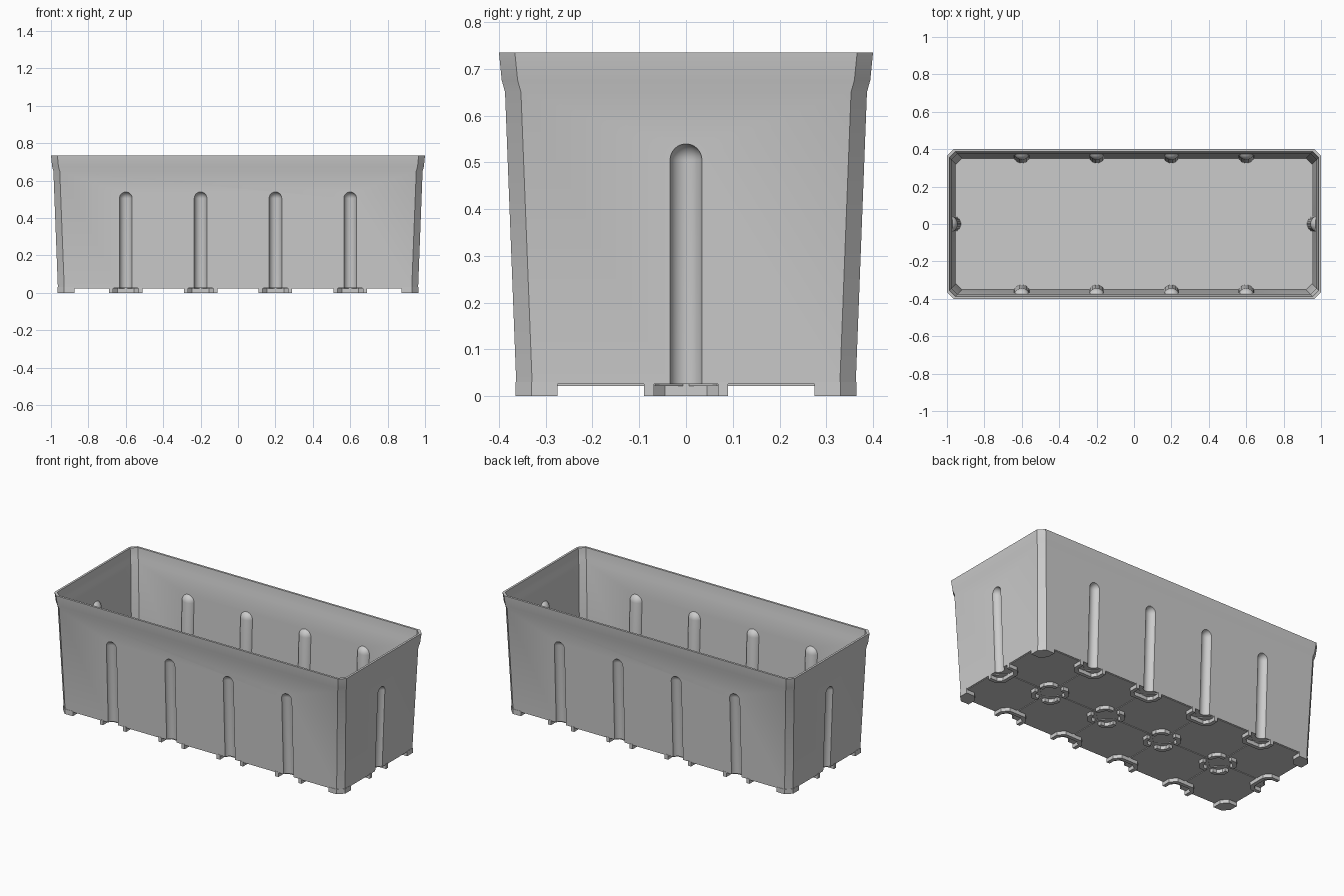
import bpy, bmesh, math

old = bpy.data.objects.get("Cube")
if old:
    bpy.data.objects.remove(old, do_unlink=True)

grey = bpy.data.materials.new("light grey plastic")
grey.use_nodes = True
grey.diffuse_color = (0.6, 0.6, 0.6, 1)
grey.node_tree.nodes["Principled BSDF"].inputs["Base Color"].default_value = (0.6, 0.6, 0.6, 1)

END_X, SIDE_Y = 0.965, 0.365       # wall positions at floor level
POSTS_X = (-0.6, -0.2, 0.2, 0.6)
SLOPE = 0.038                      # outward lean of the walls
FLOOR = 0.026


def add_object(name, bm):
    bmesh.ops.recalc_face_normals(bm, faces=bm.faces)
    mesh = bpy.data.meshes.new(name)
    bm.to_mesh(mesh)
    bm.free()
    mesh.materials.append(grey)
    obj = bpy.data.objects.new(name, mesh)
    bpy.context.collection.objects.link(obj)
    return obj


def loft(bm, rings):
    """Skin a stack of closed rings and cap both ends."""
    loops = [[bm.verts.new(p) for p in ring] for ring in rings]
    n = len(loops[0])
    for a, b in zip(loops, loops[1:]):
        for i in range(n):
            j = (i + 1) % n
            bm.faces.new((a[i], a[j], b[j], b[i]))
    bm.faces.new(loops[0][::-1])
    bm.faces.new(loops[-1])


def prism(bm, outline, z0, z1):
    loft(bm, [[(x, y, z) for x, y in outline] for z in (z0, z1)])


def chamfered(x0, x1, y0, y1, c):
    return [(x0 + c, y0), (x1 - c, y0), (x1, y0 + c), (x1, y1 - c),
            (x1 - c, y1), (x0 + c, y1), (x0, y1 - c), (x0, y0 + c)]


def tub(name, levels, c):
    """Chamfered box through (half depth, height) levels."""
    bm = bmesh.new()
    rings = []
    for h, z in levels:
        rings.append([(x, y, z) for x, y in chamfered(-h - 0.6, h + 0.6, -h, h, c)])
    loft(bm, rings)
    return add_object(name, bm)


# Wall stations: position along the floor edge and outward direction
stations = [(x, s * SIDE_Y, 0, s) for x in POSTS_X for s in (-1, 1)]
stations += [(s * END_X, 0, s, 0) for s in (-1, 1)]


def flute_set(name, radius):
    """Round-topped columns leaning with each wall."""
    bm = bmesh.new()
    seg, top = 28, 0.505
    profile = [(radius, -0.1), (radius, top)]
    for k in range(1, 8):
        a = math.radians(90) * k / 8
        profile.append((radius * math.cos(a), top + radius * math.sin(a)))
    profile.append((radius * 0.02, top + radius))
    for x, y, dx, dy in stations:
        rings = []
        for r, z in profile:
            lean = 0.005 + SLOPE * (z - FLOOR)
            rings.append([(x + dx * lean + r * math.cos(t), y + dy * lean + r * math.sin(t), z)
                          for t in (math.tau * (i + 0.5) / seg for i in range(seg))])
        loft(bm, rings)
    return add_object(name, bm)


def cut(target, cutter):
    mod = target.modifiers.new("cut", "BOOLEAN")
    mod.operation = "DIFFERENCE"
    mod.solver = "EXACT"
    mod.object = cutter
    bpy.context.view_layer.objects.active = target
    bpy.ops.object.modifier_apply(modifier=mod.name)
    bpy.data.objects.remove(cutter, do_unlink=True)


# Planter body: outer form, fluted outside and bulging inside
body = tub("planter_body", [(0.363, FLOOR), (0.387, 0.65), (0.394, 0.675), (0.4, 0.735)], 0.034)
cavity = tub("cavity", [(0.351, 0.04), (0.375, 0.652), (0.382, 0.677), (0.389, 0.76)], 0.031)
cut(cavity, flute_set("inner_flutes", 0.045))
cut(body, cavity)
cut(body, flute_set("outer_flutes", 0.035))

# Floor pads: one per cell, parted by narrow seams
bm = bmesh.new()
xs = (-END_X, *POSTS_X, END_X)
for x0, x1 in zip(xs, xs[1:]):
    for y0, y1 in ((-SIDE_Y, 0), (0, SIDE_Y)):
        g = 0.006
        prism(bm, chamfered(x0 + g, x1 - g, y0 + g, y1 - g, 0.06), 0.022, 0.03)
pads = add_object("floor_pads", bm)

# Corner feet
bm = bmesh.new()
corner = [(0, 0.035), (0, 0.09), (0.055, 0.09), (0.09, 0.055), (0.09, 0), (0.035, 0)]
for sx in (-1, 1):
    for sy in (-1, 1):
        prism(bm, [(sx * (END_X - u), sy * (SIDE_Y - v)) for u, v in corner], 0, 0.03)
add_object("corner_feet", bm)

# Wall feet: half rings under each flute
bm = bmesh.new()
half = [(0.09, 0), (0.09, 0.055), (0.055, 0.09)]
inner = [(0.045, 0.068), (0.068, 0.045), (0.068, 0)]
outline = half + [(-u, v) for u, v in half[::-1]]
outline += [(-u, v) for u, v in inner[::-1]] + inner
for x, y, dx, dy in stations:
    prism(bm, [(x - dx * v - dy * u, y - dy * v + dx * u) for u, v in outline], 0, 0.03)
add_object("wall_feet", bm)

# Middle feet: broken octagon rings along the centre line
bm = bmesh.new()
arc = [(0.09, 0.02), (0.09, 0.055), (0.055, 0.09), (0.02, 0.09),
       (0.02, 0.068), (0.045, 0.068), (0.068, 0.045), (0.068, 0.02)]
for x in POSTS_X:
    for sx in (-1, 1):
        for sy in (-1, 1):
            prism(bm, [(x + sx * u, sy * v) for u, v in arc], 0, 0.03)
add_object("middle_feet", bm)

# Smooth flutes, crisp edges
bpy.ops.object.select_all(action="DESELECT")
body.select_set(True)
bpy.context.view_layer.objects.active = body
bpy.ops.object.shade_smooth_by_angle(angle=math.radians(30))
